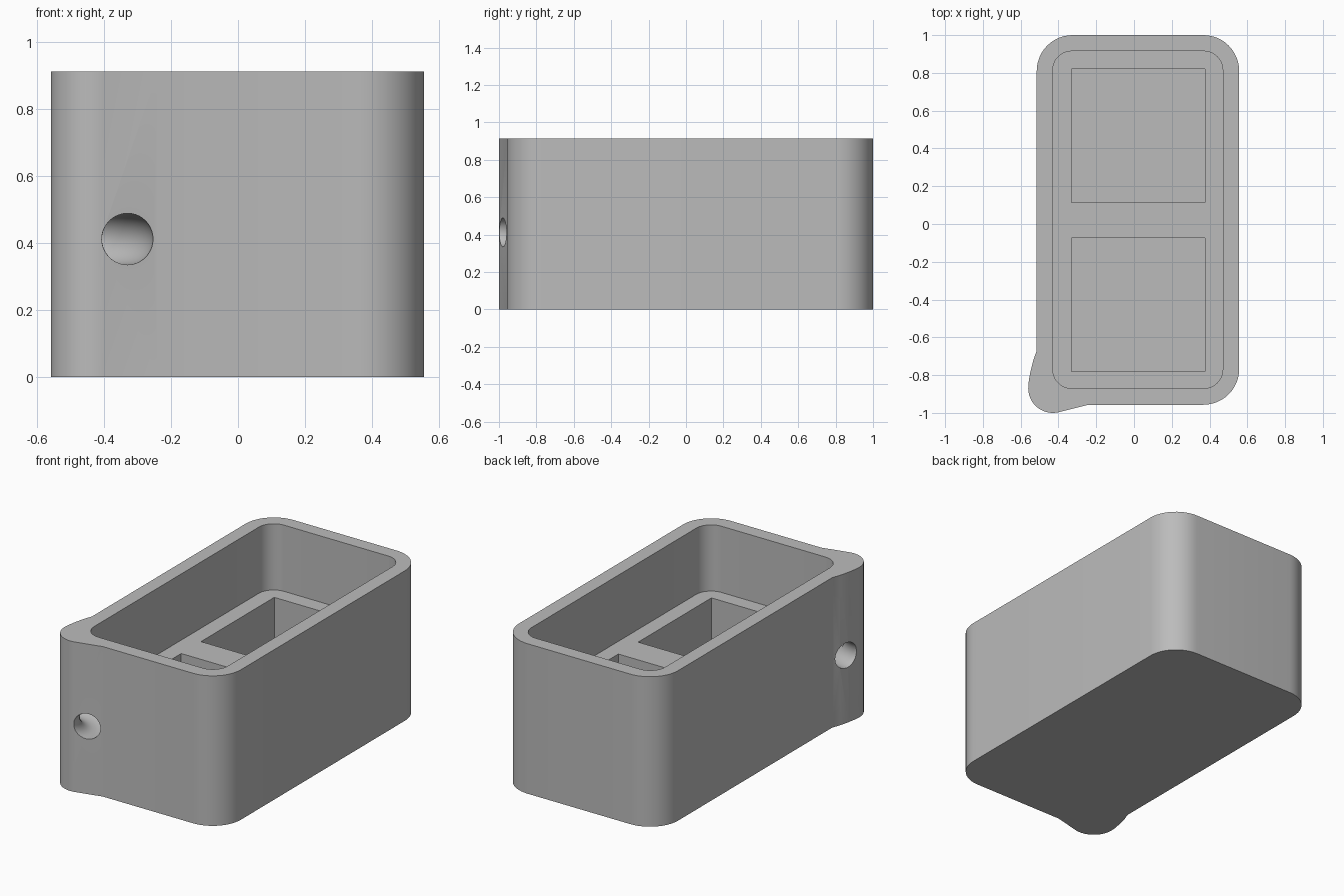
import bpy
import bmesh
from math import cos, sin, pi, radians

if "Cube" in bpy.data.objects:
    bpy.data.objects.remove(bpy.data.objects["Cube"], do_unlink=True)

HEIGHT, LEDGE, FLOOR = 0.913, 0.51, 0.02

grey = bpy.data.materials.new("plain grey")
grey.use_nodes = True
grey.diffuse_color = (0.5, 0.5, 0.5, 1)
grey.node_tree.nodes["Principled BSDF"].inputs["Base Color"].default_value = (0.5, 0.5, 0.5, 1)


def arc(cx, cy, r, start, end, steps=12):
    angles = [radians(start + (end - start) * i / steps) for i in range(steps + 1)]
    return [(cx + r * cos(a), cy + r * sin(a)) for a in angles]


def rounded_rect(x0, x1, y0, y1, r):
    return (arc(x1 - r, y0 + r, r, -90, 0) + arc(x1 - r, y1 - r, r, 0, 90)
            + arc(x0 + r, y1 - r, r, 90, 180) + arc(x0 + r, y0 + r, r, 180, 270))


def prism(name, outline, z0, z1):
    """Extrude a counter-clockwise outline from z0 to z1."""
    bm = bmesh.new()
    base = bm.faces.new([bm.verts.new((x, y, z0)) for x, y in outline])
    top = bmesh.ops.extrude_face_region(bm, geom=[base])["geom"]
    verts = [v for v in top if isinstance(v, bmesh.types.BMVert)]
    bmesh.ops.translate(bm, verts=verts, vec=(0, 0, z1 - z0))
    bmesh.ops.recalc_face_normals(bm, faces=bm.faces)
    mesh = bpy.data.meshes.new(name)
    bm.to_mesh(mesh)
    bm.free()
    mesh.materials.append(grey)
    obj = bpy.data.objects.new(name, mesh)
    bpy.context.collection.objects.link(obj)
    return obj


def cut(target, cutter):
    cutter.hide_render = True
    mod = target.modifiers.new("cut", 'BOOLEAN')
    mod.operation, mod.solver, mod.object = 'DIFFERENCE', 'EXACT', cutter
    bpy.context.view_layer.objects.active = target
    bpy.ops.object.modifier_apply(modifier=mod.name)
    bpy.data.objects.remove(cutter, do_unlink=True)


# Outer body: three rounded corners, the fourth swollen into a strap lug
R = 0.19
outline = (arc(0.557 - R, -0.957 + R, R, -90, 0) + arc(0.557 - R, 1 - R, R, 0, 90)
           + arc(-0.515 + R, 1 - R, R, 90, 180)
           + [(-0.515, -0.67), (-0.533, -0.72), (-0.548, -0.78), (-0.557, -0.83)]
           + arc(-0.43, -0.87, 0.13, 180, 282)
           + [(-0.24, -0.957)])
body = prism("box_body", outline, 0, HEIGHT)

# Open upper cavity, down to the ledge
cut(body, prism("cavity_cutter", rounded_rect(-0.43, 0.47, -0.87, 0.915, 0.1), LEDGE, 1.1))

# Two square pockets below the ledge
for y0 in (-0.78, 0.115):
    square = [(-0.33, y0), (0.375, y0), (0.375, y0 + 0.705), (-0.33, y0 + 0.705)]
    cut(body, prism("pocket_cutter", square, FLOOR, LEDGE + 0.1))

# Curved strap tunnel around the lug
bpy.ops.mesh.primitive_torus_add(location=(-0.55, -0.985, 0.412), major_radius=0.22,
                                 minor_radius=0.077, major_segments=64, minor_segments=40)
tunnel = bpy.context.object
tunnel.name = "strap_tunnel_cutter"
tunnel.data.materials.append(grey)
cut(body, tunnel)

# Smooth the curves, keep the corners sharp
bpy.ops.object.select_all(action='DESELECT')
body.select_set(True)
bpy.context.view_layer.objects.active = body
bpy.ops.object.shade_smooth_by_angle(angle=radians(30))
